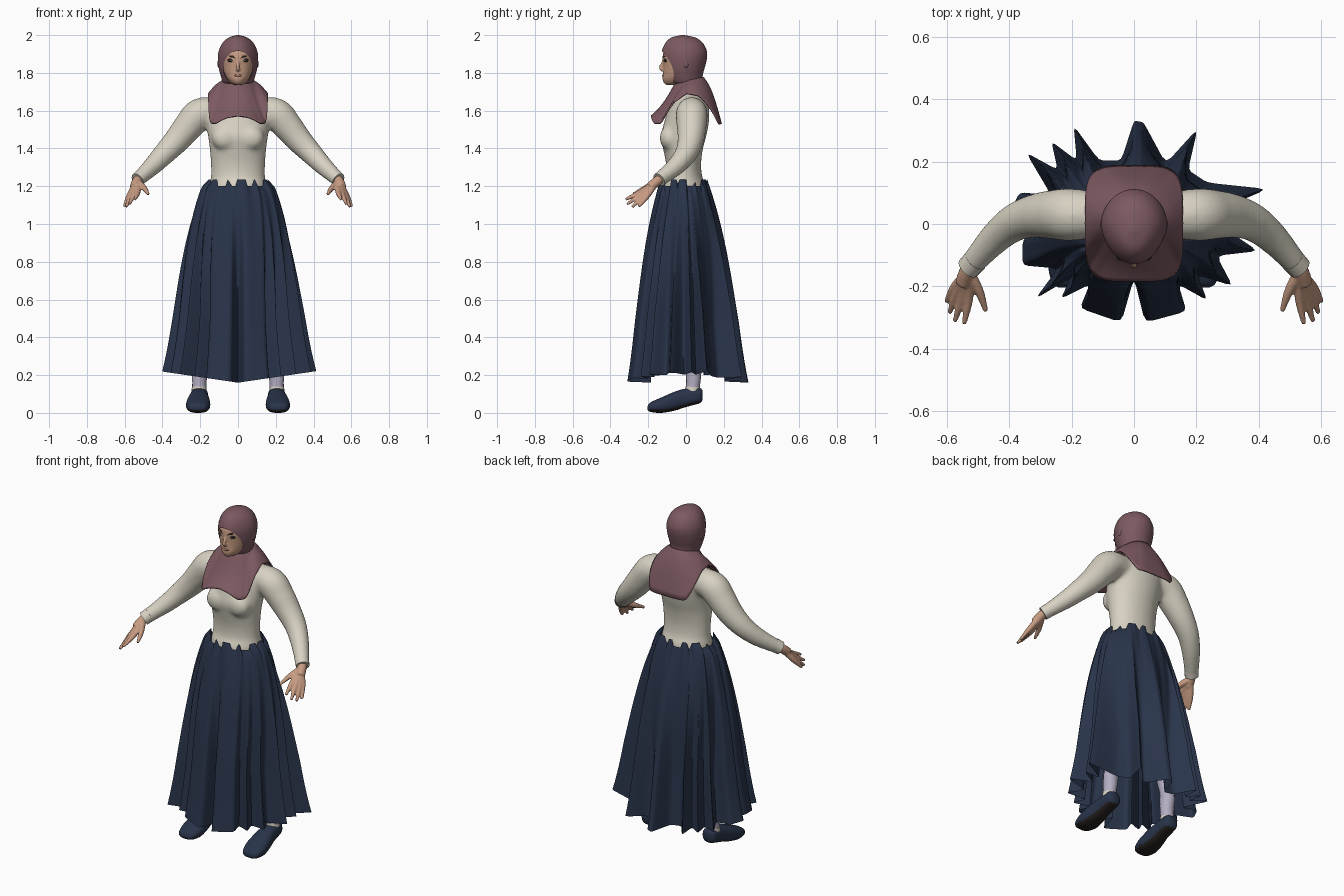
import bpy, bmesh
from math import sin, cos, pi, atan2, copysign, radians
from mathutils import Vector

cube = bpy.data.objects.get("Cube")
if cube:
    bpy.data.objects.remove(cube, do_unlink=True)


def material(name, r, g, b):
    m = bpy.data.materials.new(name)
    m.use_nodes = True
    m.diffuse_color = (r, g, b, 1)
    bsdf = m.node_tree.nodes["Principled BSDF"]
    bsdf.inputs["Base Color"].default_value = (r, g, b, 1)
    bsdf.inputs["Roughness"].default_value = 0.8
    return m


NAVY = material("navy cloth", .022, .034, .068)
CREAM = material("cream cloth", .68, .64, .54)
MAUVE = material("mauve cloth", .2, .1, .118)
SKIN = material("skin", .57, .33, .225)
LILAC = material("lilac stocking", .45, .42, .54)
DARK = material("dark brown", .02, .016, .014)
LIP = material("lip", .38, .17, .13)
WHITE = material("eye white", .4, .42, .4)


def spline(rows, n=5):
    """Smooth curve through rows of any width."""
    out = []
    for i in range(len(rows) - 1):
        quad = [rows[max(0, min(len(rows) - 1, i + k))] for k in (-1, 0, 1, 2)]
        for j in range(n):
            t = j / n
            out.append([b + .5 * t * (c - a + t * (2*a - 5*b + 4*c - d + t * (3*(b - c) + d - a)))
                        for a, b, c, d in zip(*quad)])
    return out + [list(rows[-1])]


def oval(z, hx, front, back, n=40, p=1):
    """Level ring; p under 1 makes it squarer."""
    def power(v):
        return copysign(abs(v) ** p, v)
    return [Vector((hx * power(cos(a)), (front + back) / 2 + (back - front) / 2 * power(sin(a)), z))
            for a in (2 * pi * i / n for i in range(n))]


def loft(rows, taper=0):
    """Stack of ovals, optionally narrowed toward the front."""
    rings = [oval(z, max(hx, .002), f, b) for z, hx, f, b in spline(rows)]
    for ring in rings:
        for v in ring:
            v.x *= 1 - taper * max(0, -v.y / .12)
    return rings


def tube(rows, n=16):
    """Round limb along (x, y, z, radius) rows."""
    path = spline(rows)
    pts = [Vector(r[:3]) for r in path]
    rings = []
    for i, p in enumerate(pts):
        q = (pts[min(i + 1, len(pts) - 1)] - pts[max(i - 1, 0)]).to_track_quat('Z', 'Y')
        rings.append([p + q @ Vector((cos(a), sin(a), 0)) * path[i][3]
                      for a in (2 * pi * k / n for k in range(n))])
    return rings


def ball(x, y, z, sx, sy, sz):
    steps = [.05 + (pi - .1) * k / 12 for k in range(13)]
    return [[v + Vector((x, y, z)) for v in
             oval(-sz * cos(t), sx * sin(t), -sy * sin(t), sy * sin(t), 20)] for t in steps]


def flip(shape):
    return [[Vector((-v.x, v.y, v.z)) for v in ring] for ring in shape]


def apply(ob, kind, **settings):
    mod = ob.modifiers.new(kind.title(), kind)
    for key, value in settings.items():
        setattr(mod, key, value)
    bpy.context.view_layer.objects.active = ob
    bpy.ops.object.modifier_apply(modifier=mod.name)


def part(name, mat, *shapes, caps=True, blend=0, soften=4, angle=60):
    """Skin ring lists into one object; blend fuses them."""
    bm = bmesh.new()
    for shape in shapes:
        rings = [[bm.verts.new(v) for v in ring] for ring in shape]
        for a, b in zip(rings, rings[1:]):
            for i in range(len(a)):
                j = (i + 1) % len(a)
                bm.faces.new((a[i], a[j], b[j], b[i]))
        if caps:
            bm.faces.new(rings[0][::-1])
            bm.faces.new(rings[-1])
    bmesh.ops.recalc_face_normals(bm, faces=bm.faces)
    me = bpy.data.meshes.new(name)
    bm.to_mesh(me)
    bm.free()
    me.materials.append(mat)
    ob = bpy.data.objects.new(name, me)
    bpy.context.collection.objects.link(ob)
    bpy.ops.object.select_all(action='DESELECT')
    ob.select_set(True)
    bpy.context.view_layer.objects.active = ob
    if blend:
        apply(ob, 'REMESH', mode='VOXEL', voxel_size=blend)
        apply(ob, 'SMOOTH', factor=.5, iterations=soften)
    bpy.ops.object.shade_smooth_by_angle(angle=radians(angle))
    return ob


def pair(name, mat, *shapes, **kw):
    return [part("left_" + name, mat, *shapes, **kw),
            part("right_" + name, mat, *map(flip, shapes), **kw)]


# Shirt: torso, bust and sleeves fused
torso = loft([(1.12, .15, -.125, .105), (1.2, .151, -.127, .105), (1.25, .143, -.107, .086),
              (1.32, .144, -.106, .08), (1.4, .15, -.122, .09), (1.46, .158, -.134, .106),
              (1.53, .168, -.118, .12), (1.59, .17, -.1, .124), (1.63, .165, -.08, .118),
              (1.67, .13, -.055, .095), (1.7, .07, -.045, .08)])
sleeve = tube([(.1, .03, 1.6, .07), (.2, .03, 1.583, .085), (.26, .03, 1.52, .08),
               (.32, .025, 1.447, .071), (.385, .003, 1.378, .061), (.45, -.05, 1.31, .051),
               (.528, -.138, 1.237, .038)])
bust = ball(.07, -.09, 1.455, .07, .05, .065)
part("shirt", CREAM, torso, sleeve, flip(sleeve), bust, flip(bust), blend=.01, soften=14)
pair("cuff", CREAM, tube([(.508, -.116, 1.256, .0395), (.532, -.142, 1.234, .038)]))

# Hands
fingers = [((.53, -.235, 1.172), (.545, -.32, 1.13)), ((.55, -.232, 1.162), (.575, -.312, 1.105)),
           ((.566, -.22, 1.154), (.592, -.285, 1.09)), ((.576, -.204, 1.15), (.602, -.25, 1.093))]
shapes = [tube([(.518, -.125, 1.247, .026), (.536, -.155, 1.225, .026), (.548, -.19, 1.195, .026)])]
for knuckle, tip in fingers:
    shapes.append(tube([(.536, -.16, 1.22, .018), (*knuckle, .0155), (*tip, .008)], 10))
shapes.append(tube([(.525, -.165, 1.215, .02), (.495, -.22, 1.188, .015), (.475, -.28, 1.158, .008)], 10))
pair("hand", SKIN, *shapes, blend=.005)

# Skirt: waist oval swelling over the hips into a pleated hem outline
hem = [(0, -.17), (.035, -.31), (.165, -.275), (.14, -.19), (.23, -.24), (.2, -.16), (.31, -.195),
       (.26, -.1), (.39, -.085), (.28, -.01), (.37, .03), (.28, .05), (.42, .11), (.23, .13),
       (.17, .17), (.2, .3), (.1, .19), (.03, .32), (0, .325), (-.04, .2), (-.11, .2), (-.19, .31),
       (-.18, .2), (-.26, .26), (-.24, .17), (-.34, .225), (-.26, .09), (-.36, .1), (-.4, .02),
       (-.28, 0), (-.35, -.05), (-.35, -.13), (-.24, -.14), (-.31, -.235), (-.2, -.17),
       (-.23, -.235), (-.14, -.19), (-.17, -.265), (-.04, -.31)]
fine = [Vector(a).lerp(Vector(b), k / 6) for a, b in zip(hem, hem[1:] + hem[:1]) for k in range(6)]
fine = [(fine[i - 1] + p * 2 + fine[(i + 1) % len(fine)]) / 4 for i, p in enumerate(fine)]
rings = []
for k in range(29):
    t = (k / 28) ** 1.5
    f = t + 1.1 * t * (1 - t) ** 2
    hips = 1 + .13 * min(1, t / .04) * (1 - t) ** 5
    ring = []
    for p in fine:
        a = atan2(p.x, -p.y)
        waist = Vector((.158 * sin(a), -.012 - .125 * cos(a)))
        smooth = Vector((.4 * sin(a), -.29 * cos(a)))
        xy = waist.lerp(smooth.lerp(p * 1.02, min(1, .1 + 1.3 * t)), f)
        ragged = max(0, min(1, .5 + 2 * (sin(5 * a + 1) + sin(13 * a))))
        top = 1.2 + .035 * ragged
        low = .16 + .15 * abs(p.x)
        ring.append(Vector((xy.x * hips, xy.y, top + (low - top) * t)))
    rings.append(ring)
part("skirt", NAVY, rings, caps=False, angle=80)

# Legs and shoes
pair("stocking", LILAC, tube([(.09, 0, 1.12, .085), (.12, 0, .7, .07), (.19, .045, .36, .05),
                              (.203, .04, .2, .04), (.206, .035, .09, .036)]))
pair("sock_cuff", CREAM, tube([(.206, .035, .115, .04), (.206, .036, .138, .038)]))
rows = spline([(-.203, .03, .016, .036), (-.187, .05, .005, .056), (-.13, .064, 0, .082),
               (-.06, .057, .012, .112), (-.01, .048, .028, .127), (.04, .046, .042, .135),
               (.075, .04, .052, .132), (.088, .022, .068, .118)])
shoe = [[Vector((.206 - .04 * min(y, .05) + v.x, y, v.y)) for v in oval(0, hw, low, top, 28, .8)]
        for y, hw, low, top in rows]
for ob in pair("shoe", NAVY, shoe):
    ob.data.materials.append(DARK)
    for face in ob.data.polygons:
        face.material_index = int(face.normal.z < -.65)

# Head: hood with a cut opening, face set inside
hood = part("hood", MAUVE, loft([(1.68, .068, -.04, .085), (1.735, .075, -.055, .088),
                                 (1.752, .082, -.085, .087), (1.79, .094, -.108, .089),
                                 (1.83, .104, -.122, .1), (1.88, .108, -.13, .111),
                                 (1.92, .102, -.127, .109), (1.96, .082, -.108, .088),
                                 (1.987, .05, -.078, .05), (2, .008, -.025, -.01)], .18))
opening = part("face_cutter", MAUVE, [[Vector((v.x, y, v.y)) for v in oval(0, .077, 1.737, 1.916, 48)]
                                      for y in (-.3, -.035)])
opening.hide_render = True
apply(hood, 'BOOLEAN', operation='DIFFERENCE', solver='EXACT', object=opening)
bpy.data.objects.remove(opening, do_unlink=True)
bpy.context.view_layer.objects.active = hood
hood.select_set(True)
bpy.ops.object.shade_smooth_by_angle(angle=radians(40))
pair("ear_bump", MAUVE, ball(.101, 0, 1.848, .008, .013, .022))
face = loft([(1.735, .018, -.098, 0), (1.745, .04, -.115, 0), (1.768, .062, -.124, .01),
             (1.8, .078, -.121, .02), (1.84, .086, -.121, .02), (1.88, .09, -.124, .02),
             (1.915, .085, -.117, .01), (1.93, .06, -.09, 0)], .18)
nose = tube([(0, -.115, 1.878, .006), (0, -.124, 1.85, .008), (0, -.134, 1.829, .01),
             (0, -.12, 1.816, .012)], 12)
part("face", SKIN, face, nose, blend=.004, soften=3)
pair("eye_lining", DARK, ball(.035, -.107, 1.866, .021, .011, .0105))
pair("eye", WHITE, ball(.035, -.1145, 1.865, .008, .006, .004))
pair("brow", DARK, tube([(.013, -.119, 1.877, .004), (.034, -.112, 1.888, .006),
                         (.054, -.096, 1.889, .003)], 8))
part("lips", LIP, ball(0, -.115, 1.786, .022, .011, .008))

# Shoulder cape of the hood
neck, edge = oval(0, .08, -.058, .094, 64), oval(0, .158, -.185, .19, 64, .46)
for v in neck:
    v.z = 1.76 + .2 * v.y
for v in edge:
    floor = 1.535 + (.04 * max(0, 1 - (v.x / .12) ** 2) if v.y < 0 else -.005)
    v.z = max(1.695 - 6.6 * (v.y - .02) ** 2, floor)
rings = []
for k in range(13):
    s = k / 12
    ring = [a.lerp(b, s) for a, b in zip(neck, edge)]
    for i, v in enumerate(ring):
        v.z += .028 * sin(pi * s) * (sin(2 * pi * i / 64) + .3)
    rings.append(ring)
cape = part("cape", MAUVE, rings, caps=False)
apply(cape, 'SOLIDIFY', thickness=.008, offset=-1)
